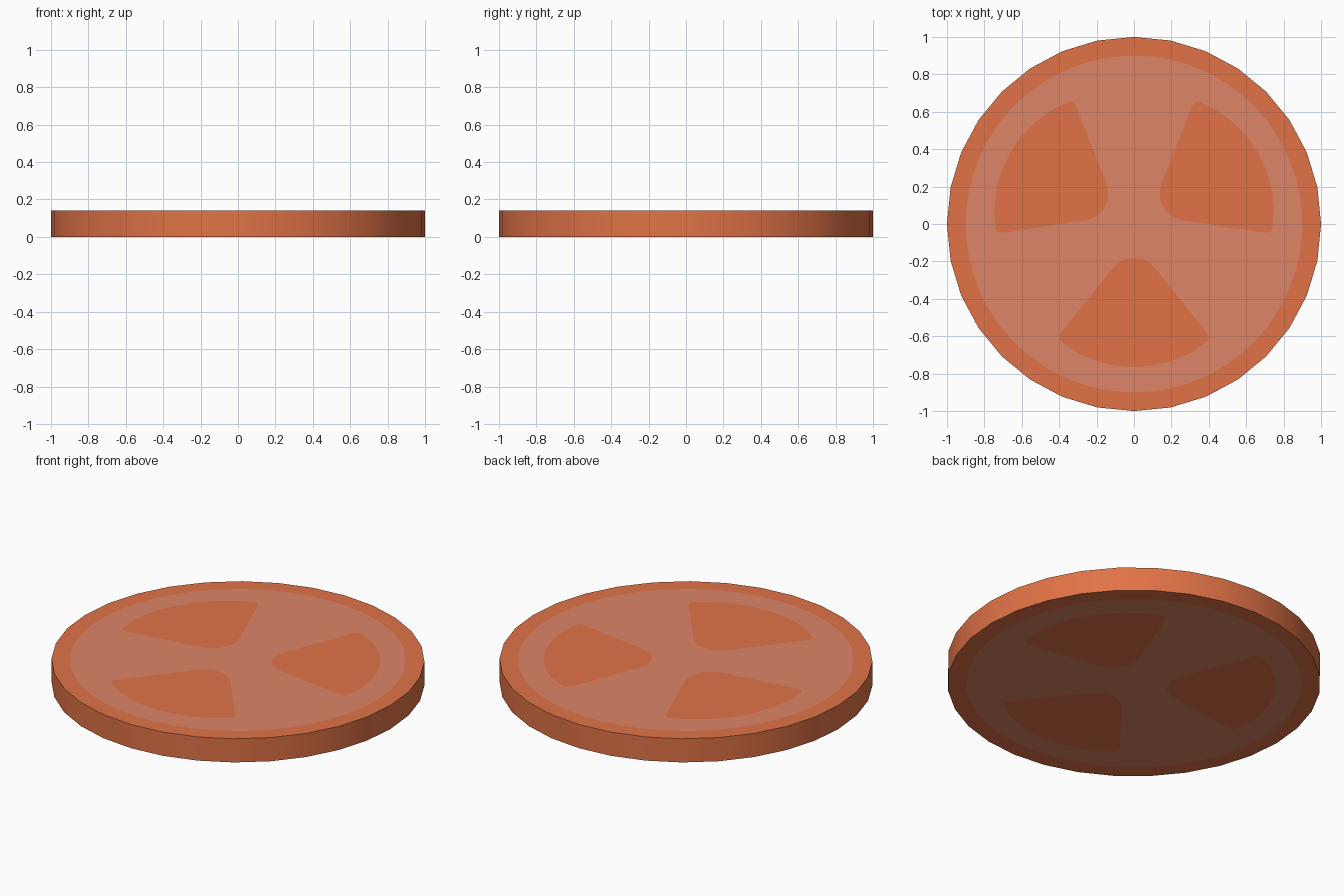
import bpy, bmesh
from math import sin, cos, pi, radians

if "Cube" in bpy.data.objects:
    bpy.data.objects.remove(bpy.data.objects["Cube"])

HEIGHT = 0.14


def material(name, rgb):
    m = bpy.data.materials.new(name)
    m.diffuse_color = (*rgb, 1.0)
    m.use_nodes = True
    m.node_tree.nodes["Principled BSDF"].inputs["Base Color"].default_value = m.diffuse_color
    return m


skin = material("tomato orange", (0.75, 0.171, 0.062))
flesh = material("pale flesh", (0.73, 0.235, 0.135))


def circle(radius, n):
    return [(radius * cos(2 * pi * i / n), radius * sin(2 * pi * i / n)) for i in range(n)]


# Half outline of the front seed pocket, mirrored across x
half = [(0, -0.18), (0.05, -0.188), (0.09, -0.212), (0.125, -0.25), (0.39, -0.582),
        (0.401, -0.608), (0.39, -0.629), (0.3, -0.69), (0.2, -0.733), (0.1, -0.757), (0, -0.765)]
pocket = half + [(-x, y) for x, y in half[-2:0:-1]]


def rotated(points, deg):
    c, s = cos(radians(deg)), sin(radians(deg))
    return [(x * c - y * s, x * s + y * c) for x, y in points]


bm = bmesh.new()


def loop(points, z):
    vs = [bm.verts.new((x, y, z)) for x, y in points]
    es = [bm.edges.new((vs[i], vs[(i + 1) % len(vs)])) for i in range(len(vs))]
    return vs, es


def fill(edges, mat):
    res = bmesh.ops.triangle_fill(bm, edges=edges, use_beauty=True, normal=(0, 0, 1))
    for f in res["geom"]:
        if isinstance(f, bmesh.types.BMFace):
            f.material_index = mat


# Both cut faces: rim ring, flesh disc and three seed pockets, all flush
rims = []
for z in (0.0, HEIGHT):
    rim_v, rim_e = loop(circle(1.0, 32), z)
    disc_v, disc_e = loop(circle(0.9, 64), z)
    fill(rim_e + disc_e, 0)
    holes = []
    pockets = []
    for deg in (0, 120, 240):
        pv, pe = loop(rotated(pocket, deg), z)
        holes += pe
        pockets.append(pv)
    fill(disc_e + holes, 1)
    for pv in pockets:
        bm.faces.new(pv).material_index = 0
    rims.append(rim_v)

# Outer skin wall
low, high = rims
for i in range(32):
    j = (i + 1) % 32
    bm.faces.new((low[i], low[j], high[j], high[i])).material_index = 0

bmesh.ops.recalc_face_normals(bm, faces=bm.faces[:])
mesh = bpy.data.meshes.new("tomato_slice")
bm.to_mesh(mesh)
bm.free()
mesh.materials.append(skin)
mesh.materials.append(flesh)
obj = bpy.data.objects.new("tomato_slice", mesh)
bpy.context.collection.objects.link(obj)
bpy.context.view_layer.objects.active = obj
obj.select_set(True)
bpy.ops.object.shade_smooth_by_angle(angle=radians(30))
